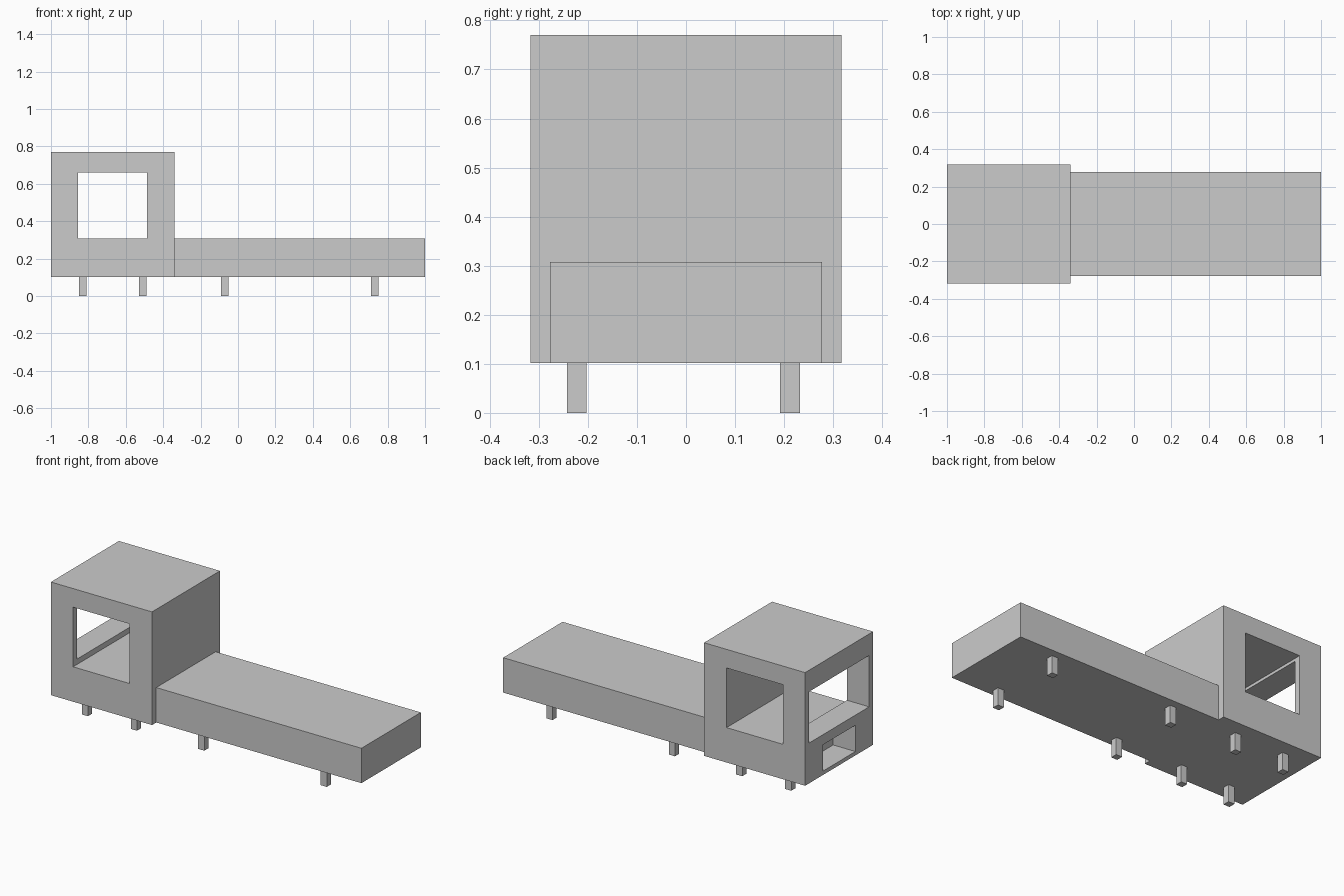
import bpy

if "Cube" in bpy.data.objects:
    bpy.data.objects.remove(bpy.data.objects["Cube"])


def box(name, x, y, z):
    """Axis-aligned box from (min, max) ranges."""
    size = [b - a for a, b in (x, y, z)]
    centre = [(a + b) / 2 for a, b in (x, y, z)]
    bpy.ops.mesh.primitive_cube_add(size=1, location=centre)
    obj = bpy.context.object
    obj.name = name
    obj.scale = size
    bpy.ops.object.transform_apply(location=False, rotation=False, scale=True)
    return obj


def cut(target, x, y, z):
    """Cut a box-shaped opening out of the target."""
    cutter = box("cutter", x, y, z)
    cutter.hide_render = True
    mod = target.modifiers.new("opening", "BOOLEAN")
    mod.operation = "DIFFERENCE"
    mod.solver = "EXACT"
    mod.object = cutter
    bpy.context.view_layer.objects.active = target
    bpy.ops.object.modifier_apply(modifier=mod.name)
    bpy.data.objects.remove(cutter, do_unlink=True)


BASE = 0.102

# Cab with side windows, windscreen and grille recess
cab = box("cab", (-1, -0.34), (-0.317, 0.317), (BASE, 0.77))
cut(cab, (-0.855, -0.487), (-0.5, 0.5), (0.308, 0.66))
cut(cab, (-1.2, -0.8), (-0.28, 0.28), (0.34, 0.643))
cut(cab, (-1.2, -0.855), (-0.152, 0.152), (0.125, 0.28))

# Long flat bed behind the cab
box("bed", (-0.34, 1), (-0.277, 0.277), (BASE, 0.308))

# Four pairs of short legs
for i, x in enumerate((-0.83, -0.51, -0.07, 0.73), 1):
    for side, y in (("front", -0.223), ("back", 0.212)):
        box(f"{side}_leg_{i}", (x - 0.02, x + 0.02), (y - 0.02, y + 0.02), (0, BASE))
